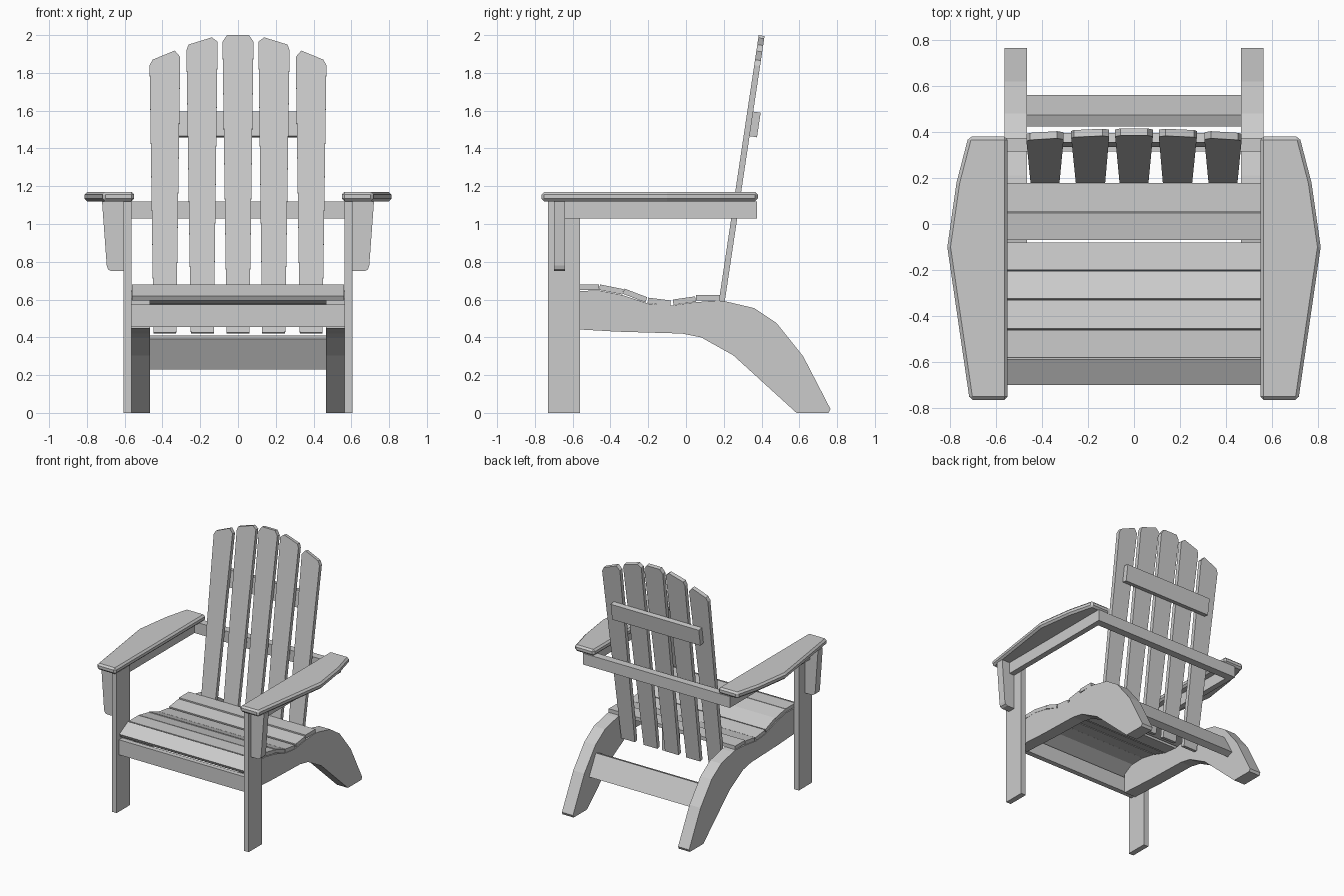
import bpy, bmesh
from mathutils import Vector

if "Cube" in bpy.data.objects:
    bpy.data.objects.remove(bpy.data.objects["Cube"])


def prism(name, pts, sweep, bevel=0.0):
    """Extrude a planar 3D outline along the sweep vector."""
    bm = bmesh.new()
    face = bm.faces.new([bm.verts.new(p) for p in pts])
    ext = bmesh.ops.extrude_face_region(bm, geom=[face], use_keep_orig=True)
    moved = [g for g in ext["geom"] if isinstance(g, bmesh.types.BMVert)]
    bmesh.ops.translate(bm, vec=Vector(sweep), verts=moved)
    bmesh.ops.recalc_face_normals(bm, faces=bm.faces)
    me = bpy.data.meshes.new(name)
    bm.to_mesh(me)
    bm.free()
    ob = bpy.data.objects.new(name, me)
    bpy.context.collection.objects.link(ob)
    if bevel:
        mod = ob.modifiers.new("Bevel", "BEVEL")
        mod.width = bevel
        mod.segments = 1
    return ob


def box(name, x, y, z):
    pts = [(x[0], y[0], z[0]), (x[1], y[0], z[0]), (x[1], y[1], z[0]), (x[0], y[1], z[0])]
    return prism(name, pts, (0, 0, z[1] - z[0]))


def side_profile(name, yz, x0, x1):
    return prism(name, [(x0, y, z) for y, z in yz], (x1 - x0, 0, 0))


# Curved side member that becomes the back leg
STRINGER = [(-.66, .602), (-.585, .645), (-.46, .648), (-.33, .622), (-.2, .578),
            (-.08, .568), (.05, .586), (.17, .595), (.21, .59), (.36, .555), (.48, .475),
            (.62, .30), (.765, .02), (.755, 0), (.585, 0), (.25, .305), (.08, .40),
            (-.02, .42), (-.36, .43), (-.66, .447)]
ARM = [(.55, -.765), (.715, -.765), (.812, -.1), (.772, .18), (.72, .38), (.55, .38)]
BRACKET = [(.605, 1.12), (.72, 1.12), (.695, .78), (.688, .76), (.672, .75), (.605, .75)]

for s, side in ((-1, "left"), (1, "right")):
    side_profile(f"back_leg_{side}", STRINGER, s * .465, s * .563)
    box(f"front_leg_{side}", (s * .563, s * .606), (-.73, -.56), (0, 1.12))
    prism(f"armrest_{side}", [(s * x, y, 1.12) for x, y in ARM], (0, 0, .05), .014)
    prism(f"arm_bracket_{side}", [(s * x, -.70, z) for x, z in BRACKET], (0, .06, 0))
    box(f"arm_rail_{side}", (s * .606, s * .65), (-.64, .375), (1.03, 1.12))

# Seat slats: front and back ends of each top edge
SEAT = [((-.70, .62), (-.59, .68)), ((-.58, .68), (-.46, .68)), ((-.455, .68), (-.33, .655)),
        ((-.325, .658), (-.205, .612)), ((-.2, .61), (-.08, .595)),
        ((-.07, .60), (.048, .617)), ((.053, .625), (.178, .625))]
for i, (a, b) in enumerate(SEAT):
    a, b = Vector(a), Vector(b)
    d = (b - a).normalized()
    down = Vector((d.y, -d.x)) * .029
    side_profile(f"seat_slat_{i + 1}", [a, b, b + down, a + down], -.56, .56)

# Front apron, arm crossbar and leaning rear crossbar
box("front_apron", (-.563, .563), (-.70, -.66), (.455, .575))
box("arm_crossbar", (-.606, .606), (.315, .375), (1.03, 1.12))
side_profile("rear_crossbar", [(.425, .39), (.475, .41), (.56, .25), (.51, .23)], -.465, .465)


# Fan of tapered back slats lying in one leaning plane
def lean(z):
    return .385 + (z - 2.0) * .15


MIDDLE = [(-.06, .425), (.06, .425), (.082, 1.965), (.058, 2.0), (-.058, 2.0), (-.082, 1.965)]
INNER = [(.128, .425), (.25, .425), (.273, 1.92), (.262, 1.95), (.138, 1.988), (.108, 1.965)]
OUTER = [(.327, .425), (.447, .425), (.468, 1.84), (.452, 1.87), (.335, 1.918), (.306, 1.885)]
fan = [("middle", MIDDLE, 1)]
for s, side in ((-1, "left"), (1, "right")):
    fan += [(f"inner_{side}", INNER, s), (f"outer_{side}", OUTER, s)]
for name, outline, s in fan:
    prism(f"back_slat_{name}", [(s * x, lean(z), z) for x, z in outline], (0, .031, -.005))

# Upper brace behind the back slats
front = [(lean(z) + .031, z) for z in (1.465, 1.595)]
side_profile("upper_brace", [front[0], front[1], (front[1][0] + .04, 1.589),
                             (front[0][0] + .04, 1.459)], -.39, .39)
